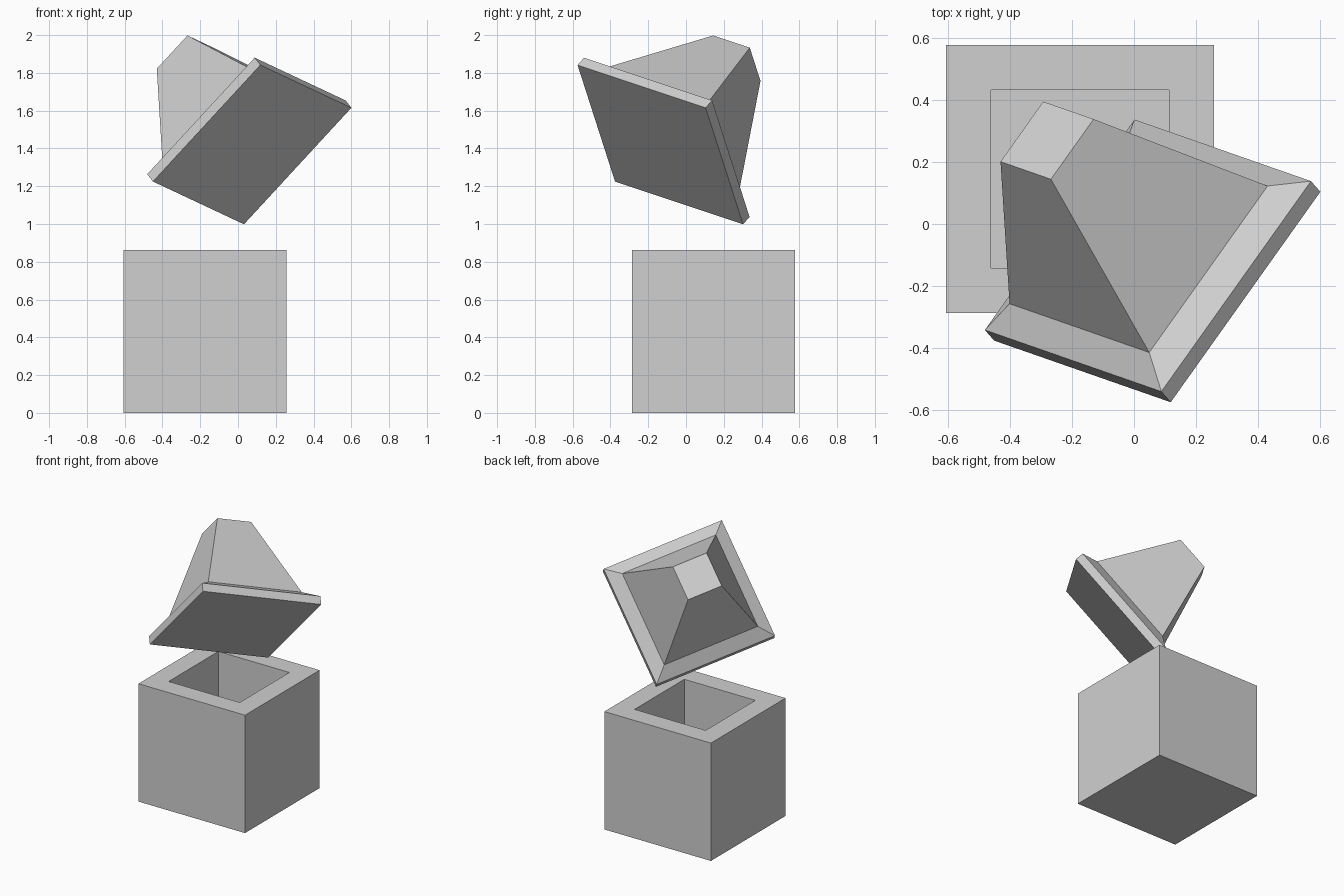
import bpy, bmesh
from mathutils import Matrix, Vector

default = bpy.data.objects.get("Cube")
if default:
    bpy.data.objects.remove(default, do_unlink=True)

grey = bpy.data.materials.new("light_grey")
grey.use_nodes = True
color = (0.63, 0.63, 0.63, 1)
grey.diffuse_color = color
grey.node_tree.nodes["Principled BSDF"].inputs["Base Color"].default_value = color

SIDE = 0.862
WALL = SIDE / 6


def add_object(name, bm, matrix):
    bmesh.ops.recalc_face_normals(bm, faces=bm.faces)
    mesh = bpy.data.meshes.new(name)
    bm.to_mesh(mesh)
    bm.free()
    mesh.materials.append(grey)
    obj = bpy.data.objects.new(name, mesh)
    obj.matrix_world = matrix
    bpy.context.collection.objects.link(obj)
    return obj


# Open box: a cube whose top is inset, then pushed down to leave a thick floor
bm = bmesh.new()
bmesh.ops.create_cube(bm, size=SIDE)
bm.normal_update()
top = max(bm.faces, key=lambda f: f.calc_center_median().z)
bmesh.ops.inset_individual(bm, faces=[top], thickness=WALL, use_even_offset=True)
well = bmesh.ops.extrude_discrete_faces(bm, faces=[top])["faces"][0]
bmesh.ops.translate(bm, verts=well.verts, vec=(0, 0, WALL - SIDE))
add_object("open_box", bm, Matrix.Translation((-0.174, 0.145, SIDE / 2)))

# Tilted lid: stacked square sections form the rim, bevel and tapered top
sections = [(SIDE / 2, 0), (SIDE / 2, 0.06), (0.341, 0.12), (0.123, 0.707)]
bm = bmesh.new()
rings = [[bm.verts.new((x * half, y * half, z))
          for x, y in ((-1, -1), (1, -1), (1, 1), (-1, 1))]
         for half, z in sections]
bm.faces.new(reversed(rings[0]))
bm.faces.new(rings[-1])
for low, high in zip(rings, rings[1:]):
    for i in range(4):
        j = (i + 1) % 4
        bm.faces.new((low[i], low[j], high[j], high[i]))

# Lid axes: one edge direction and the axis through its top
axis = Vector((-0.501, 0.572, 0.646)).normalized()
edge = Vector((-0.558, -0.785, 0.262))
edge = (edge - axis * edge.dot(axis)).normalized()
tilt = Matrix((edge, axis.cross(edge), axis)).transposed().to_4x4()
add_object("tapered_lid", bm, Matrix.Translation((0.075, -0.136, 1.42)) @ tilt)
